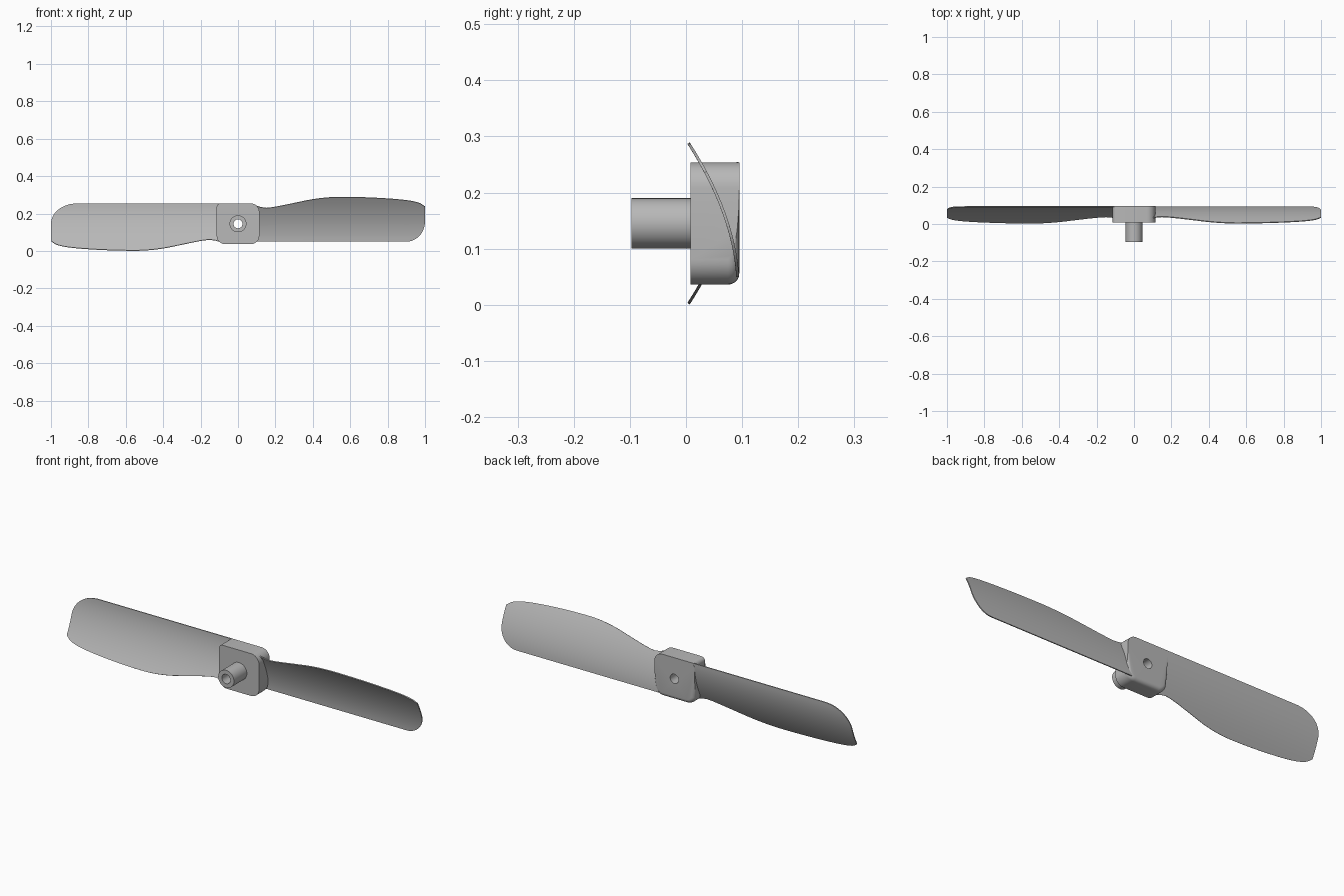
import bpy, bmesh, math
from mathutils import Matrix, Vector

cube = bpy.data.objects.get("Cube")
if cube:
    bpy.data.objects.remove(cube, do_unlink=True)

AXIS_Z = 0.145          # height of the rotation axis
FRONT, BACK = 0.008, 0.095

grey = bpy.data.materials.new("plain_grey")
grey.use_nodes = True
colour = (0.48, 0.48, 0.48, 1)
grey.diffuse_color = colour
grey.node_tree.nodes["Principled BSDF"].inputs["Base Color"].default_value = colour


def add_object(name, bm):
    mesh = bpy.data.meshes.new(name)
    bm.to_mesh(mesh)
    bm.free()
    obj = bpy.data.objects.new(name, mesh)
    bpy.context.collection.objects.link(obj)
    mesh.materials.append(grey)
    return obj


def activate(obj):
    bpy.ops.object.select_all(action='DESELECT')
    obj.select_set(True)
    bpy.context.view_layer.objects.active = obj


def apply_modifier(obj, modifier):
    activate(obj)
    bpy.ops.object.modifier_apply(modifier=modifier.name)


def smooth(obj):
    activate(obj)
    bpy.ops.object.shade_smooth_by_angle(angle=math.radians(30))


def rod(name, radius, y0, y1, sides=32):
    bm = bmesh.new()
    place = Matrix.Translation((0, (y0 + y1) / 2, AXIS_Z)) @ Matrix.Rotation(math.pi / 2, 4, 'X')
    bmesh.ops.create_cone(bm, cap_ends=True, segments=sides, radius1=radius,
                          radius2=radius, depth=y1 - y0, matrix=place)
    return add_object(name, bm)


def curve_at(points, x):
    """Smooth interpolation through a short list of points."""
    def slope(i):
        a, b = points[max(i - 1, 0)], points[min(i + 1, len(points) - 1)]
        return (b[1] - a[1]) / (b[0] - a[0])
    i = max(k for k in range(len(points) - 1) if k == 0 or points[k][0] <= x)
    (xa, ya), (xb, yb) = points[i], points[i + 1]
    w = xb - xa
    t = (x - xa) / w
    return (ya * (1 + 2 * t) * (1 - t) ** 2 + slope(i) * w * t * (1 - t) ** 2
            + yb * t * t * (3 - 2 * t) + slope(i + 1) * w * t * t * (t - 1))


# Hub block: rounded corners and a rounded lower back edge
bm = bmesh.new()
place = Matrix.Translation((0, (FRONT + BACK) / 2, AXIS_Z)) @ Matrix.Diagonal((0.228, BACK - FRONT, 0.218, 1))
bmesh.ops.create_cube(bm, size=1, matrix=place)


def corner_edges(sharp):
    found = []
    for e in bm.edges:
        a, b = e.verts
        if abs(a.co.y - b.co.y) > 0.05:
            top_right = a.co.x < 0 and a.co.z > AXIS_Z
            if top_right == sharp and abs(a.co.x) > 0.113 and not 0.06 < a.co.z < 0.23:
                found.append(e)
    return found


bmesh.ops.bevel(bm, geom=corner_edges(True), offset=0.02, segments=5, profile=0.5, affect='EDGES')
round_corners = [e for e in corner_edges(False)]
bmesh.ops.bevel(bm, geom=round_corners, offset=0.045, segments=8, profile=0.5, affect='EDGES')
lower_back = [e for e in bm.edges if all(v.co.y > BACK - 0.001 and v.co.z < 0.09 for v in e.verts)]
bmesh.ops.bevel(bm, geom=lower_back, offset=0.02, segments=5, profile=0.5, affect='EDGES')
hub = add_object("hub", bm)

# Shaft sleeve on the front of the hub
shaft = rod("shaft_sleeve", 0.045, -0.097, FRONT + 0.004)

# Bore through sleeve and hub
bore = rod("bore_cutter", 0.024, -0.2, 0.2)
bore.hide_render = True
for part in (hub, shaft):
    cut = part.modifiers.new("bore", 'BOOLEAN')
    cut.operation = 'DIFFERENCE'
    cut.solver = 'EXACT'
    cut.object = bore
    apply_modifier(part, cut)
    smooth(part)
bpy.data.objects.remove(bore, do_unlink=True)

# Curved upper outline shared by both blades
OUTLINE = [(0.09, 0.245), (0.14, 0.231), (0.2, 0.237), (0.3, 0.257), (0.4, 0.277),
           (0.5, 0.288), (0.6, 0.289), (0.75, 0.284), (0.9, 0.272), (0.97, 0.257), (1.0, 0.238)]


def blade(name, straight_edge, tip_radius, turned):
    bm = bmesh.new()
    inner = [0.09 + 0.03 * k for k in range(27)]
    arc = [0.885 + 0.115 * math.sin(math.pi / 2 * k / 12) for k in range(1, 13)]
    rows, columns = 14, []
    for x in inner + arc:
        u = max(0, (x - 1 + tip_radius) / tip_radius)
        low = straight_edge + 0.11 * (1 - math.sqrt(max(0, 1 - u * u)))
        high = curve_at(OUTLINE, x)
        column = []
        for r in range(rows + 1):
            z = low + (high - low) * r / rows
            # Cambered cross-section sweeping forward with height
            y = BACK - 1.12 * max(0, z - 0.036) ** 1.85
            co = Vector((-x, y, 2 * AXIS_Z - z)) if turned else Vector((x, y, z))
            column.append(bm.verts.new(co))
        columns.append(column)
    for a, b in zip(columns, columns[1:]):
        for r in range(rows):
            bm.faces.new((a[r], a[r + 1], b[r + 1], b[r]))
    obj = add_object(name, bm)
    shell = obj.modifiers.new("thickness", 'SOLIDIFY')
    shell.thickness = 0.005
    shell.offset = -1
    apply_modifier(obj, shell)
    smooth(obj)


blade("left_blade", 0.05, 0.1, False)
blade("right_blade", 0.036, 0.14, True)
